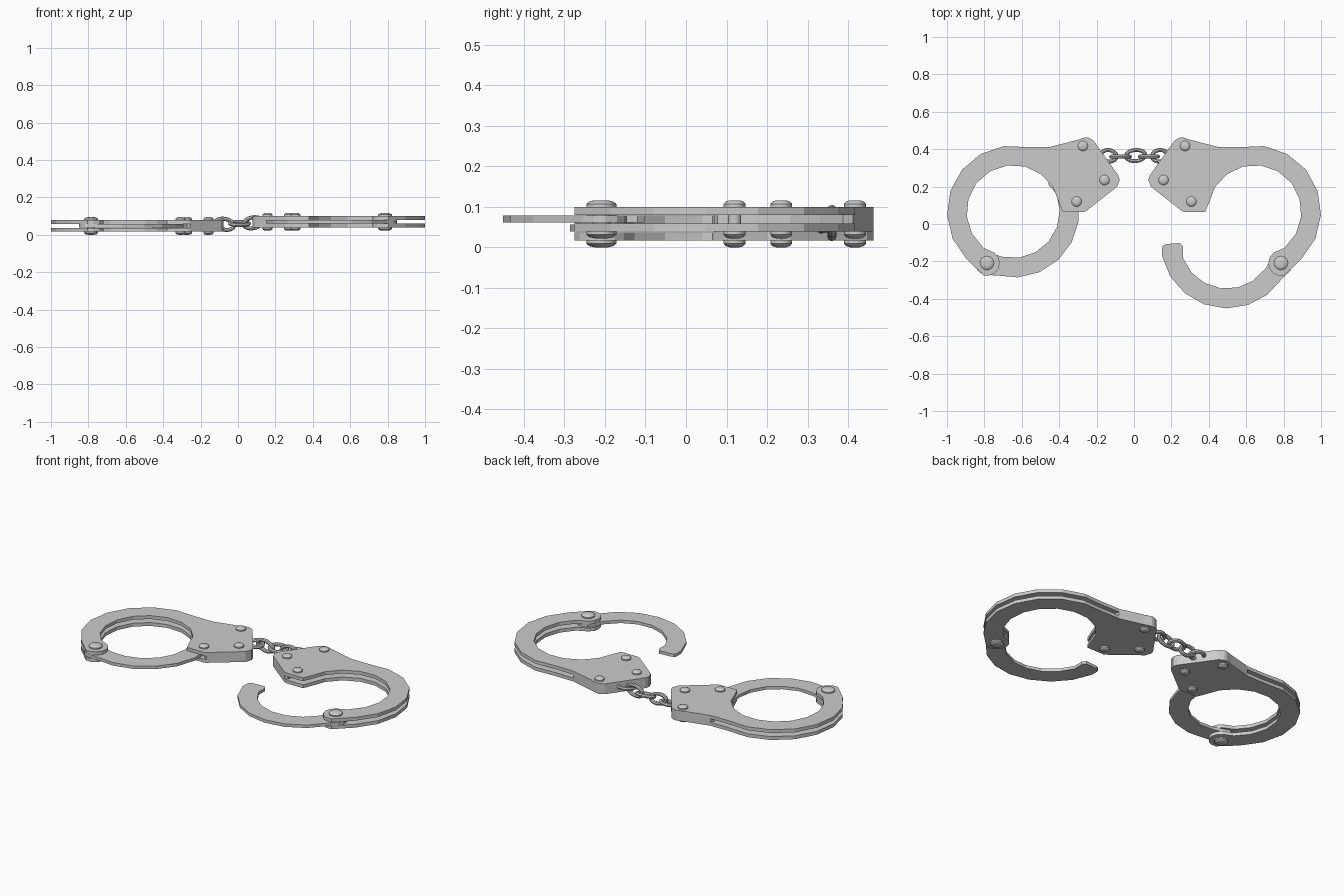
import bpy, bmesh
from math import sin, cos, pi, radians
from mathutils import Matrix, Vector, Euler

if "Cube" in bpy.data.objects:
    bpy.data.objects.remove(bpy.data.objects["Cube"])

RING = Vector((0.645, 0.065))    # centre of the cuff opening
PIVOT = Vector((0.786, -0.209))  # hinge of the swinging arm
R_IN, R_OUT = 0.25, 0.355


def arc(c, r, a, b, n):
    """n+1 points on a circle arc, degrees"""
    return [Vector((c[0] + r * cos(radians(a + (b - a) * i / n)),
                    c[1] + r * sin(radians(a + (b - a) * i / n)))) for i in range(n + 1)]


def finish(name, bm, smooth=False):
    bmesh.ops.recalc_face_normals(bm, faces=bm.faces[:])
    me = bpy.data.meshes.new(name)
    bm.to_mesh(me)
    bm.free()
    ob = bpy.data.objects.new(name, me)
    bpy.context.collection.objects.link(ob)
    if smooth:
        bpy.ops.object.select_all(action='DESELECT')
        bpy.context.view_layer.objects.active = ob
        ob.select_set(True)
        bpy.ops.object.shade_smooth_by_angle(angle=radians(40))
    return ob


def prism(name, pts, z0, z1, side):
    """extruded outline; side -1 mirrors to the left"""
    bm = bmesh.new()
    f = bm.faces.new([bm.verts.new((side * p[0], p[1], z0)) for p in pts])
    top = bmesh.ops.extrude_face_region(bm, geom=[f])
    bmesh.ops.translate(bm, vec=(0, 0, z1 - z0),
                        verts=[v for v in top['geom'] if isinstance(v, bmesh.types.BMVert)])
    return finish(name, bm)


def rivet(name, x, y, r, z, n=16):
    """two domed heads joined by a shaft, turned from a half profile"""
    half = [(0.45, 0.0), (0.8, 0.003), (1.0, 0.009), (1.0, 0.018), (0.6, 0.018)]
    prof = half + [(k, 0.094 - h) for k, h in reversed(half)]
    bm = bmesh.new()
    rings = [[bm.verts.new((x + r * k * cos(2 * pi * i / n), y + r * k * sin(2 * pi * i / n), z + h))
              for i in range(n)] for k, h in prof]
    for a, b in zip(rings, rings[1:]):
        for i in range(n):
            bm.faces.new((a[i], a[(i + 1) % n], b[(i + 1) % n], b[i]))
    bm.faces.new(rings[0])
    bm.faces.new(rings[-1])
    finish(name, bm, True)


def link(name, loc, rot, hx, hy, t=0.011, n=20, m=8):
    """oval chain link"""
    bm = bmesh.new()
    mat = Matrix.Translation(loc) @ Euler([radians(a) for a in rot]).to_matrix().to_4x4()
    rings = []
    for i in range(n):
        a = 2 * pi * i / n
        d = Vector((cos(a), sin(a), 0))
        p = Vector(((hx - t) * cos(a), (hy - t) * sin(a), 0))
        rings.append([bm.verts.new(mat @ (p + d * t * cos(2 * pi * j / m)
                      + Vector((0, 0, t * sin(2 * pi * j / m))))) for j in range(m)])
    for i in range(n):
        a, b = rings[i], rings[(i + 1) % n]
        for j in range(m):
            bm.faces.new((a[j], a[(j + 1) % m], b[(j + 1) % m], b[j]))
    finish(name, bm, True)


# Outlines, drawn for the right cuff
housing = [(0.449, 0.412), (0.305, 0.449), (0.262, 0.463), (0.245, 0.462), (0.217, 0.447),
           (0.083, 0.258), (0.077, 0.235), (0.09, 0.2), (0.256, 0.069)]
plate = (arc(RING, R_OUT, -45, 103, 7) + housing + [(0.27, 0.064), (0.38, 0.064)]
         + arc(RING, R_IN, 170, -50, 10) + arc(PIVOT, 0.068, 125, 285, 6))
filler = housing + arc(RING, 0.372, 178, 120, 4)

# Swinging arm in its open position
ARM = Vector((0.497, -0.096))
arm = ([(0.15, -0.128), (0.155, -0.115), (0.175, -0.107), (0.246, -0.102), (0.262, -0.12)]
       + arc(ARM, R_IN, 200, 325, 6) + arc(PIVOT, 0.064, 120, -45, 6)
       + arc(ARM, R_OUT, 327, 192, 7))


def swing(p, deg):
    return PIVOT + Matrix.Rotation(radians(deg), 2) @ (Vector(p) - PIVOT)


# Two cuffs: the left closed, the right open and lying slightly higher
for tag, s, z, turn in (("left", -1, 0.0, -42), ("right", 1, 0.022, 0)):
    prism(tag + "_lower_plate", plate, z + 0.017, z + 0.037, s)
    prism(tag + "_upper_plate", plate, z + 0.058, z + 0.078, s)
    prism(tag + "_lock_housing", filler, z + 0.037, z + 0.058, s)
    prism(tag + "_swinging_arm", [swing(p, turn) for p in arm], z + 0.039, z + 0.0565, s)
    for i, (x, y) in enumerate([(0.273, 0.417), (0.158, 0.235), (0.307, 0.12)]):
        rivet(f"{tag}_rivet_{i + 1}", s * x, y, 0.027, z)
    rivet(tag + "_hinge_rivet", s * PIVOT.x, PIVOT.y, 0.037, z)

# Chain of five links, alternately flat and upright
chain = [((-0.135, 0.365, 0.05), (10, 0, -10), 0.052, 0.042),
         ((-0.072, 0.36, 0.056), (90, 12, 0), 0.062, 0.04),
         ((0.008, 0.366, 0.06), (15, 0, 5), 0.062, 0.042),
         ((0.08, 0.36, 0.064), (90, -12, 0), 0.06, 0.04),
         ((0.137, 0.365, 0.07), (10, 0, 10), 0.052, 0.042)]
for i, (loc, rot, hx, hy) in enumerate(chain):
    link(f"chain_link_{i + 1}", loc, rot, hx, hy)
